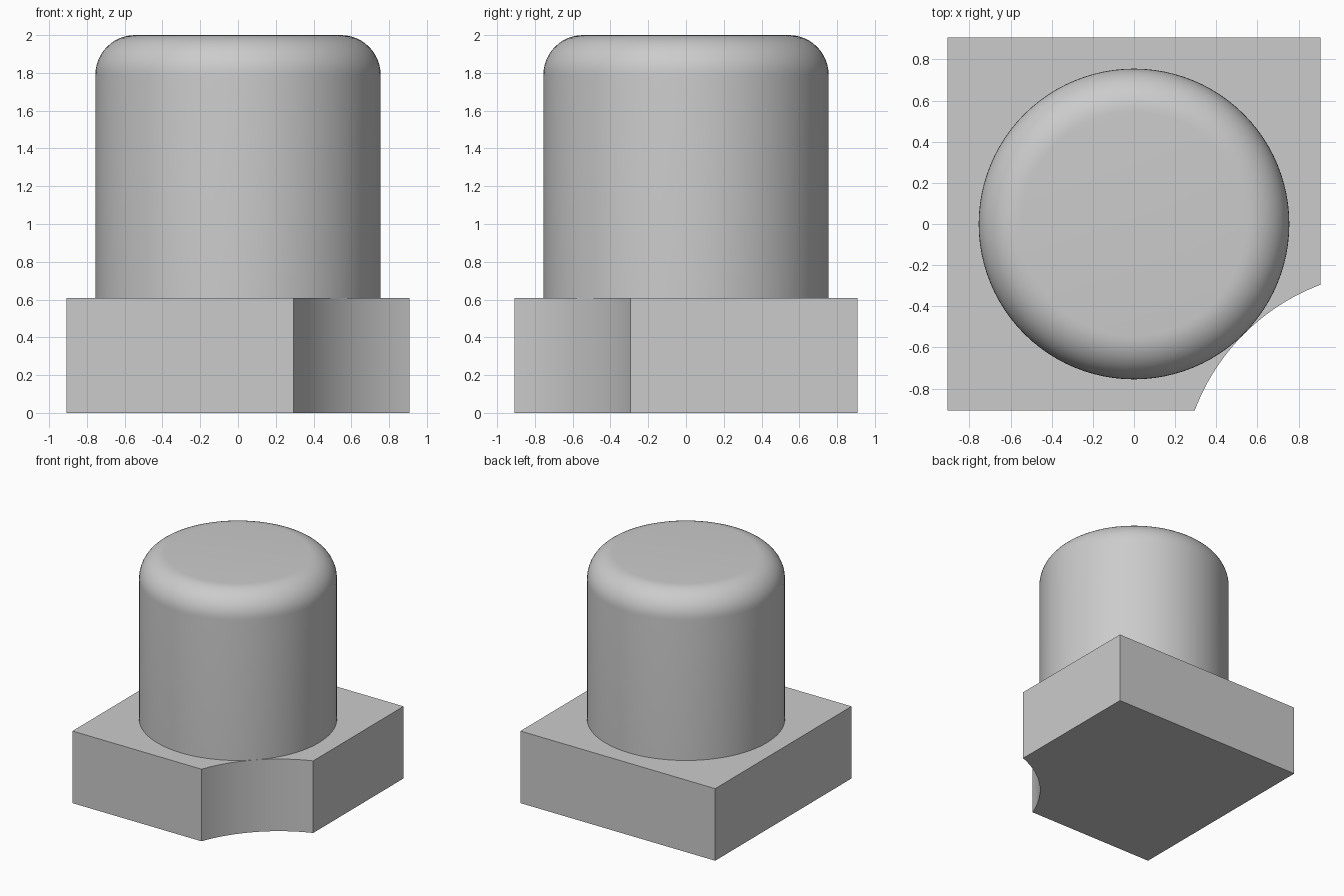
import bpy, bmesh, math

if "Cube" in bpy.data.objects:
    bpy.data.objects.remove(bpy.data.objects["Cube"])

grey = bpy.data.materials.new("light grey")
grey.diffuse_color = (0.6, 0.6, 0.6, 1)
grey.use_nodes = True
grey.node_tree.nodes["Principled BSDF"].inputs["Base Color"].default_value = grey.diffuse_color


def add_object(name, bm):
    bmesh.ops.recalc_face_normals(bm, faces=bm.faces)
    mesh = bpy.data.meshes.new(name)
    bm.to_mesh(mesh)
    bm.free()
    mesh.materials.append(grey)
    obj = bpy.data.objects.new(name, mesh)
    bpy.context.collection.objects.link(obj)
    bpy.ops.object.select_all(action='DESELECT')
    obj.select_set(True)
    bpy.context.view_layer.objects.active = obj
    bpy.ops.object.shade_smooth_by_angle(angle=math.radians(30))
    return obj


HALF, BASE_H = 0.907, 0.607
RADIUS, FILLET, TOP = 0.755, 0.21, 2.0
NOTCH = 0.295   # where the notch meets the two sides

# Square base with one corner scooped out by an arc
mid = (HALF + NOTCH) / 2
half_chord = (HALF - NOTCH) / math.sqrt(2)
sagitta = mid * math.sqrt(2) - RADIUS - 0.001
arc_r = (half_chord ** 2 + sagitta ** 2) / (2 * sagitta)
centre = mid + (arc_r - sagitta) / math.sqrt(2)
spread = math.asin(half_chord / arc_r)
outline = [(HALF, HALF), (-HALF, HALF), (-HALF, -HALF)]
for i in range(25):
    a = math.radians(135) + spread - 2 * spread * i / 24
    outline.append((centre + arc_r * math.cos(a), -centre + arc_r * math.sin(a)))

bm = bmesh.new()
floor = bm.faces.new([bm.verts.new((x, y, 0)) for x, y in outline])
lift = bmesh.ops.extrude_face_region(bm, geom=[floor], use_keep_orig=True)
bmesh.ops.translate(bm, vec=(0, 0, BASE_H),
                    verts=[v for v in lift["geom"] if isinstance(v, bmesh.types.BMVert)])
add_object("notched_base", bm)

# Round post with a filleted top, made by spinning a profile
profile = [(0, BASE_H), (RADIUS, BASE_H)]
for i in range(13):
    a = math.pi / 2 * i / 12
    profile.append((RADIUS - FILLET + FILLET * math.cos(a), TOP - FILLET + FILLET * math.sin(a)))
profile.append((0, TOP))
bm = bmesh.new()
verts = [bm.verts.new((r, 0, z)) for r, z in profile]
edges = [bm.edges.new(pair) for pair in zip(verts, verts[1:])]
bmesh.ops.spin(bm, geom=verts + edges, cent=(0, 0, 0), axis=(0, 0, 1),
               angle=2 * math.pi, steps=96, use_merge=True)
bmesh.ops.remove_doubles(bm, verts=bm.verts, dist=1e-5)
add_object("round_post", bm)
